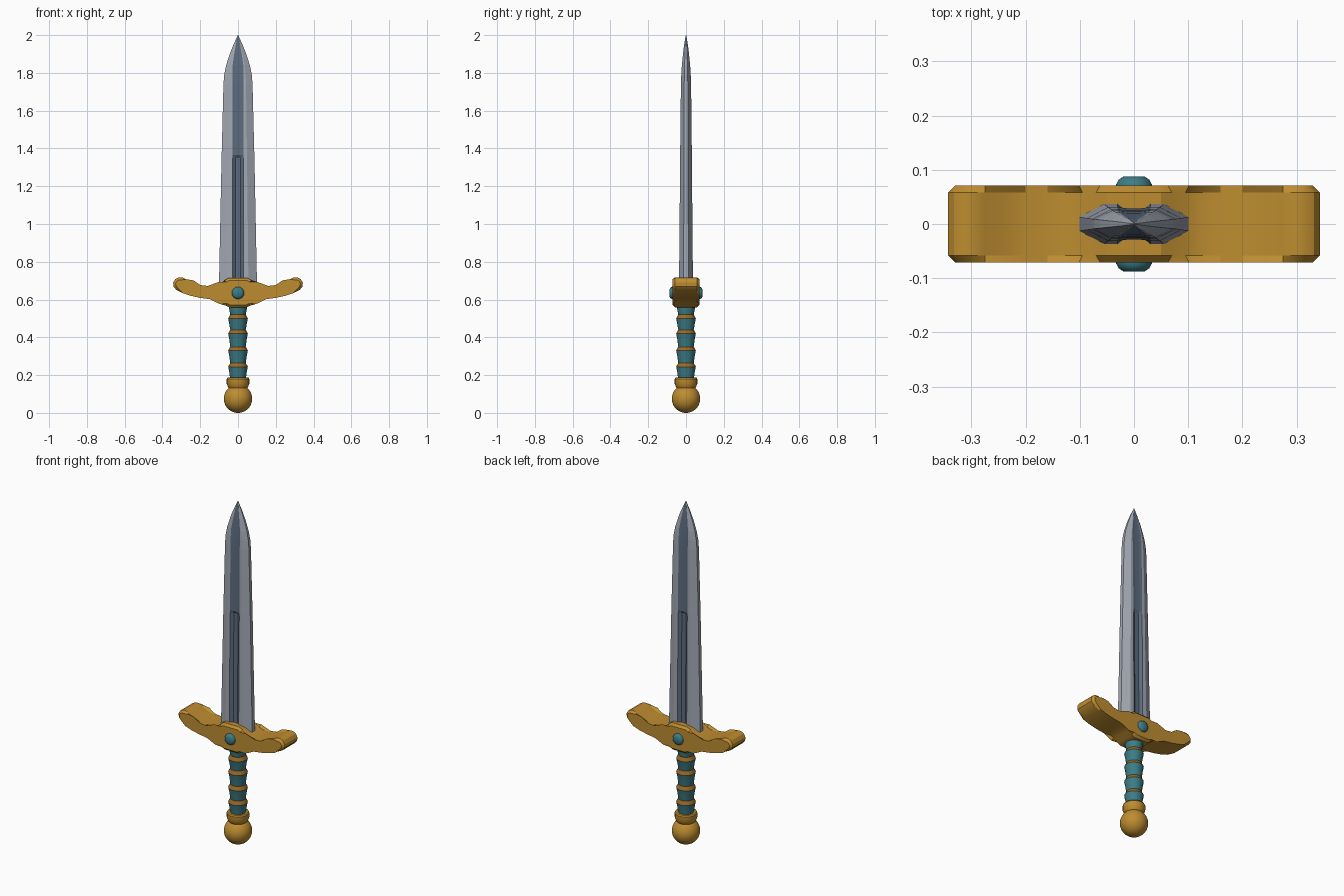
import bpy, bmesh, math

if "Cube" in bpy.data.objects:
    bpy.data.objects.remove(bpy.data.objects["Cube"])


def material(name, rgb):
    m = bpy.data.materials.new(name)
    m.diffuse_color = (*rgb, 1)
    m.use_nodes = True
    m.node_tree.nodes["Principled BSDF"].inputs["Base Color"].default_value = m.diffuse_color
    return m


STEEL = material("light steel", (0.36, 0.39, 0.45))
DARK = material("dark steel", (0.11, 0.15, 0.21))
GOLD = material("gold", (0.51, 0.265, 0.03))
TEAL = material("teal", (0.045, 0.205, 0.24))
BROWN = material("bronze", (0.33, 0.14, 0.018))


def finish(bm, name, mats, smooth=None):
    bmesh.ops.recalc_face_normals(bm, faces=bm.faces)
    me = bpy.data.meshes.new(name)
    bm.to_mesh(me)
    bm.free()
    for m in mats:
        me.materials.append(m)
    ob = bpy.data.objects.new(name, me)
    bpy.context.collection.objects.link(ob)
    if smooth:
        bpy.ops.object.select_all(action='DESELECT')
        ob.select_set(True)
        bpy.context.view_layer.objects.active = ob
        bpy.ops.object.shade_smooth_by_angle(angle=math.radians(smooth))
    return ob


def loft(bm, rings, slot=lambda ring, side: 0):
    """Skin a list of closed rings and cap both ends."""
    loops = [[bm.verts.new(p) for p in r] for r in rings]
    n = len(loops[0])
    for i in range(len(loops) - 1):
        for j in range(n):
            k = (j + 1) % n
            f = bm.faces.new((loops[i][j], loops[i][k], loops[i + 1][k], loops[i + 1][j]))
            f.material_index = slot(i, j)
    bm.faces.new(loops[0])
    bm.faces.new(loops[-1])


def lathe(name, profile, mats, sides=24, slot=lambda ring, side: 0):
    bm = bmesh.new()
    loft(bm, [[(r * math.cos(2 * math.pi * j / sides), r * math.sin(2 * math.pi * j / sides), z)
               for j in range(sides)] for r, z in profile], slot)
    return finish(bm, name, mats, 32)


# Pommel ball and its collar
bm = bmesh.new()
bmesh.ops.create_uvsphere(bm, u_segments=32, v_segments=20, radius=0.075)
bmesh.ops.translate(bm, verts=bm.verts, vec=(0, 0, 0.075))
finish(bm, "pommel", [GOLD], 40)
lathe("pommel_collar", [(0.045, 0.125), (0.053, 0.137), (0.06, 0.155), (0.06, 0.18), (0.055, 0.187)], [GOLD])

# Grip: segments that flare upward, each topped by a sloping band
profile, band_rings = [(0.04, 0.17)], set()
for z in (0.255, 0.34, 0.43, 0.51):
    profile += [(0.047, z - 0.035), (0.052, z - 0.011), (0.041, z + 0.010)]
    band_rings.add(len(profile) - 2)
profile += [(0.047, 0.55), (0.047, 0.60)]
lathe("grip", profile, [TEAL, BROWN], 24, lambda i, j: int(i in band_rings))

# Crossguard: mirrored outline, extruded in depth with chamfered rims
half = [(0.05, 0.714), (0.07, 0.703), (0.095, 0.682), (0.12, 0.673), (0.16, 0.672), (0.20, 0.677),
        (0.24, 0.689), (0.275, 0.708), (0.295, 0.717), (0.315, 0.717), (0.332, 0.708), (0.343, 0.69),
        (0.342, 0.67), (0.328, 0.652), (0.29, 0.633), (0.25, 0.62), (0.20, 0.609), (0.15, 0.602),
        (0.11, 0.597), (0.09, 0.588), (0.065, 0.568), (0.045, 0.558)]
outline = half + [(-x, z) for x, z in reversed(half)]
bm = bmesh.new()
loft(bm, [[(x, y, z) for x, z in outline] for y in (-0.071, 0.071)])
rims = [e for e in bm.edges if abs(e.verts[0].co.y - e.verts[1].co.y) < 1e-5]
bmesh.ops.bevel(bm, geom=rims, offset=0.013, segments=1, affect='EDGES', profile=0.5)
finish(bm, "crossguard", [GOLD], 28)

# Gems on both faces of the guard
for side, label in ((-1, "front"), (1, "back")):
    bm = bmesh.new()
    loft(bm, [[(r * math.cos(math.pi * j / 8), side * y, 0.635 + r * math.sin(math.pi * j / 8))
               for j in range(16)] for r, y in ((0.033, 0.06), (0.033, 0.073), (0.028, 0.082), (0.019, 0.088))])
    finish(bm, label + "_gem", [TEAL], 35)


# Blade: blunt edges, bevelled flats, dark middle with a deep lower fuller
def blade_ring(z, w, t, deep):
    d = min(0.03, w * 0.45)
    s = max(d, w * 0.55)
    floor = t - deep
    quarter = [(w, t * 0.35), (s, t), (d, t), (d * 0.45, floor)]
    front = quarter + [(0, floor)] + [(-x, y) for x, y in reversed(quarter)]
    return [(x, -y, z) for x, y in front] + [(-x, y, z) for x, y in front]


rows = [(0.66, 0.101, 0.037, 0.012), (1.35, 0.087, 0.031, 0.012), (1.365, 0.0865, 0.031, 0.002),
        (1.74, 0.077, 0.027, 0.002), (1.79, 0.073, 0.025, 0.002), (1.84, 0.063, 0.022, 0.002),
        (1.90, 0.044, 0.016, 0.001), (1.95, 0.024, 0.010, 0.001), (2.0, 0.001, 0.001, 0)]
bm = bmesh.new()
loft(bm, [blade_ring(*r) for r in rows], lambda i, j: int(j % 9 in (2, 3, 4, 5)))
finish(bm, "blade", [STEEL, DARK])
